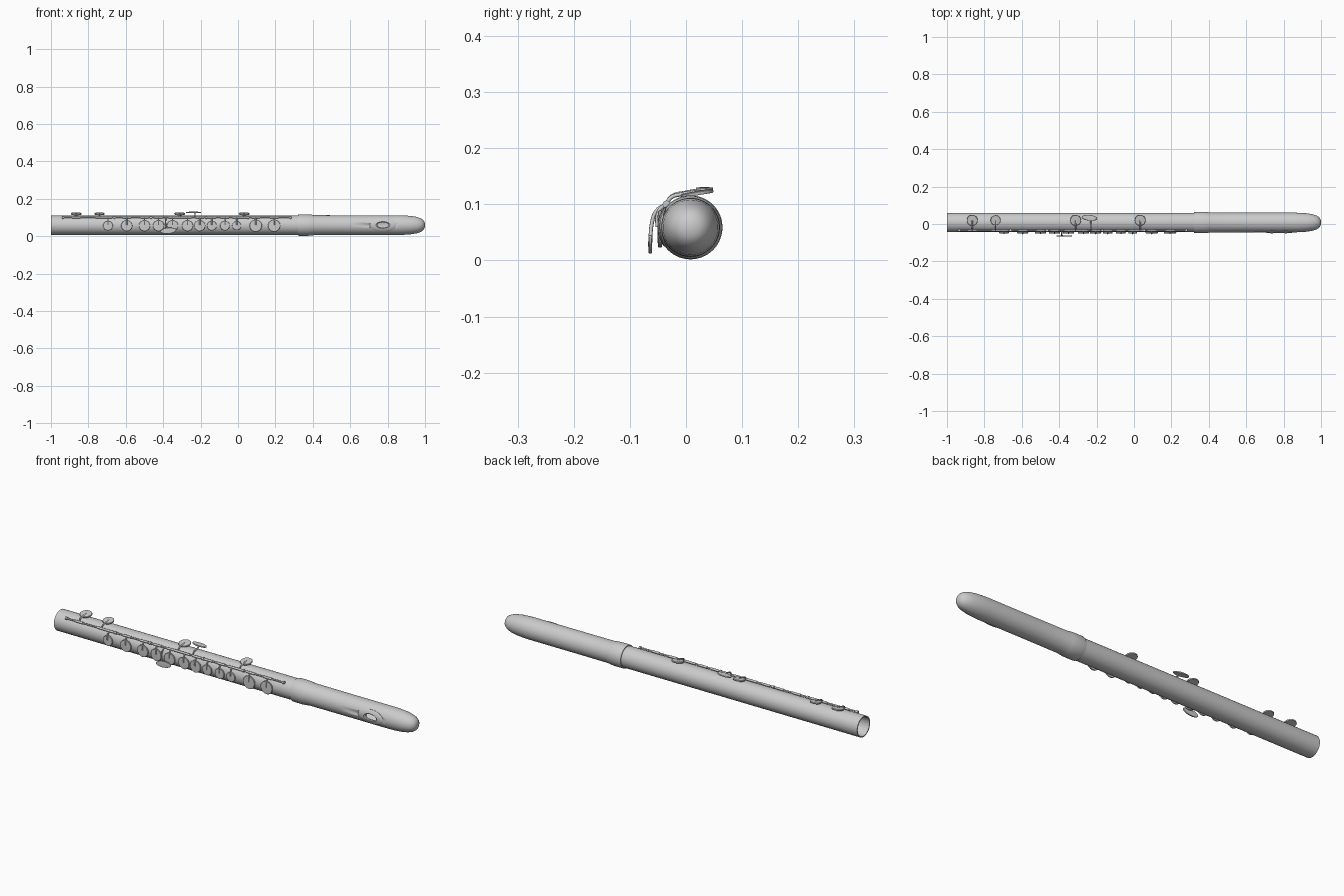
import bpy, bmesh
from math import pi, sin, cos, sqrt, radians
from mathutils import Matrix, Vector

if "Cube" in bpy.data.objects:
    bpy.data.objects.remove(bpy.data.objects["Cube"])

CY, CZ, R = 0.008, 0.059, 0.052        # tube axis and radius
ROD_Y, ROD_Z = -0.035, 0.100           # key rod axis
ALONG_X = Matrix.Rotation(pi / 2, 4, 'Y')
FACE_FRONT = Matrix.Rotation(pi / 2, 4, 'X')


def finish(name, bm, matrix=None):
    bmesh.ops.remove_doubles(bm, verts=bm.verts, dist=1e-6)
    bmesh.ops.recalc_face_normals(bm, faces=bm.faces)
    if matrix is not None:
        bmesh.ops.transform(bm, matrix=matrix, verts=bm.verts)
    me = bpy.data.meshes.new(name)
    bm.to_mesh(me)
    bm.free()
    me.shade_smooth()
    me.set_sharp_from_angle(angle=radians(35))
    ob = bpy.data.objects.new(name, me)
    bpy.context.collection.objects.link(ob)
    return ob


def lathe(name, profile, matrix, steps=48, closed=False):
    """Spin (radius, height) points about local z."""
    bm = bmesh.new()
    vs = [bm.verts.new((r, 0, h)) for r, h in profile]
    es = [bm.edges.new(p) for p in zip(vs, vs[1:])]
    if closed:
        es.append(bm.edges.new((vs[-1], vs[0])))
    bmesh.ops.spin(bm, geom=vs + es, axis=(0, 0, 1), cent=(0, 0, 0),
                   angle=2 * pi, steps=steps, use_merge=True)
    return finish(name, bm, matrix)


def tube(name, profile, **kw):
    return lathe(name, profile, Matrix.Translation((0, CY, CZ)) @ ALONG_X, **kw)


def disc(name, loc, rot, rx, ry, t=0.007):
    """Round or oval key cup with softened rim and slight dome."""
    prof = [(0, -t / 2), (0.96, -t / 2), (1, -t / 4), (1, t / 4),
            (0.95, t / 2), (0.75, t * 0.55), (0.4, t * 0.62), (0, t * 0.65)]
    m = Matrix.Translation(loc) @ rot @ Matrix.Diagonal((rx, ry, 1, 1))
    return lathe(name, prof, m, 32)


def arm(name, pts, r=0.0035):
    cu = bpy.data.curves.new(name, 'CURVE')
    cu.dimensions = '3D'
    cu.bevel_depth = r
    cu.bevel_resolution = 2
    cu.use_fill_caps = True
    cu.resolution_u = 5
    sp = cu.splines.new('BEZIER')
    sp.bezier_points.add(len(pts) - 1)
    for bp, p in zip(sp.bezier_points, pts):
        bp.co = p
        bp.handle_left_type = bp.handle_right_type = 'AUTO'
    ob = bpy.data.objects.new(name, cu)
    bpy.context.collection.objects.link(ob)


def sleeve(name, x, length, r):
    m = Matrix.Translation((x, ROD_Y, ROD_Z)) @ ALONG_X
    lathe(name, [(0, -length / 2), (r, -length / 2), (r, length / 2), (0, length / 2)], m, 16)


# Hollow body tube, open at the foot
tube("body_tube", [(R, -1), (R, 0.34), (0.047, 0.34), (0.047, -1)], closed=True)

# Head joint with collar and rounded closed end
head = tube("head_joint", [
    (0.047, 0.322), (0.056, 0.322), (0.057, 0.326), (0.057, 0.375), (0.0555, 0.395),
    (0.053, 0.41), (0.0525, 0.60), (0.0525, 0.86), (0.0515, 0.89), (0.049, 0.925),
    (0.044, 0.955), (0.037, 0.976), (0.028, 0.990), (0.016, 0.998), (0, 1.0),
    (0, 0.94), (0.025, 0.93), (0.046, 0.88), (0.047, 0.80), (0.047, 0.322)], steps=64)

# Blow hole cut through the head wall
LIP_X, LIP_Z = 0.775, 0.060
cut_m = Matrix.Translation((LIP_X, -0.045, LIP_Z)) @ FACE_FRONT @ Matrix.Diagonal((0.030, 0.014, 1, 1))
cutter = lathe("blow_hole_cutter", [(0, -0.02), (1, -0.02), (1, 0.02), (0, 0.02)], cut_m, 32)
cutter.hide_render = True
cutter.hide_viewport = True
mod = head.modifiers.new("blow_hole", 'BOOLEAN')
mod.operation = 'DIFFERENCE'
mod.solver = 'EXACT'
mod.object = cutter

# Oval lip plate bent partly round the head
bm = bmesh.new()
rings = [(0.030, 0.014, 0.006), (0.032, 0.015, -0.003), (0.037, 0.018, -0.006),
         (0.050, 0.025, -0.005), (0.066, 0.033, -0.004), (0.070, 0.036, -0.002),
         (0.069, 0.035, 0.001), (0.050, 0.025, 0.004)]
N = 48
loops = []
for a, b, dy in rings:
    loop = []
    for i in range(N):
        t = 2 * pi * i / N
        z = b * sin(t)
        drop = R - sqrt(R * R - z * z)
        loop.append(bm.verts.new((LIP_X + a * cos(t), CY - R + dy + 0.6 * drop, LIP_Z + z)))
    loops.append(loop)
for la, lb in zip(loops, loops[1:] + loops[:1]):
    for i in range(N):
        j = (i + 1) % N
        bm.faces.new((la[i], la[j], lb[j], lb[i]))
finish("lip_plate", bm)

# Long key rod
sleeve("key_rod", -0.3275, 1.225, 0.004)

# Posts holding the rod
for i, x in enumerate((-0.935, -0.66, -0.465, -0.17, 0.055, 0.28)):
    sleeve(f"post_head_{i}", x, 0.010, 0.0068)
    c = Vector((x, CY, CZ))
    out = Vector((0, ROD_Y - CY, ROD_Z - CZ)).normalized()
    arm(f"post_stem_{i}", [c + out * 0.049, c + out * 0.060], 0.004)

# Round front keys with arms
front_keys = [(-0.695, .026), (-0.595, .030), (-0.50, .030), (-0.425, .030), (-0.35, .030),
              (-0.27, .030), (-0.205, .030), (-0.14, .026), (-0.07, .026), (-0.007, .024),
              (0.095, .033), (0.193, .033)]
for i, (x, r) in enumerate(front_keys):
    disc(f"front_key_{i}", (x, -0.0465, 0.056), FACE_FRONT, r, r)
    arm(f"front_key_arm_{i}", [(x, ROD_Y, ROD_Z), (x, -0.046, 0.092),
                               (x, -0.051, 0.078), (x, -0.051, 0.060)])
    sleeve(f"front_key_sleeve_{i}", x, 0.045, 0.0054)

# Round top keys with arms
TILT = Matrix.Rotation(0.17, 4, 'X')
for i, (x, r) in enumerate([(-0.865, .029), (-0.74, .027), (-0.312, .029), (0.033, .029)]):
    disc(f"top_key_{i}", (x, 0.020, 0.1195), TILT, r, r)
    arm(f"top_key_arm_{i}", [(x, ROD_Y, ROD_Z), (x, -0.027, 0.112),
                             (x, -0.008, 0.118), (x, 0.020, 0.1225)])
    sleeve(f"top_key_sleeve_{i}", x, 0.045, 0.0054)

# Oval thumb lever on top
x = -0.238
disc("top_lever", (x, 0.033, 0.127), Matrix.Rotation(-0.1, 4, 'Z'), 0.041, 0.015, 0.006)
arm("top_lever_arm", [(-0.23, ROD_Y, ROD_Z), (-0.23, -0.026, 0.114),
                      (-0.23, 0.0, 0.121), (-0.235, 0.030, 0.126)])

# Oval finger lever in front
x = -0.372
disc("front_lever", (x, -0.0635, 0.029), FACE_FRONT @ Matrix.Rotation(0.1, 4, 'Z'), 0.042, 0.016, 0.006)
arm("front_lever_arm", [(-0.387, ROD_Y, ROD_Z), (-0.387, -0.053, 0.088),
                        (-0.387, -0.061, 0.065), (-0.38, -0.0635, 0.032)])
